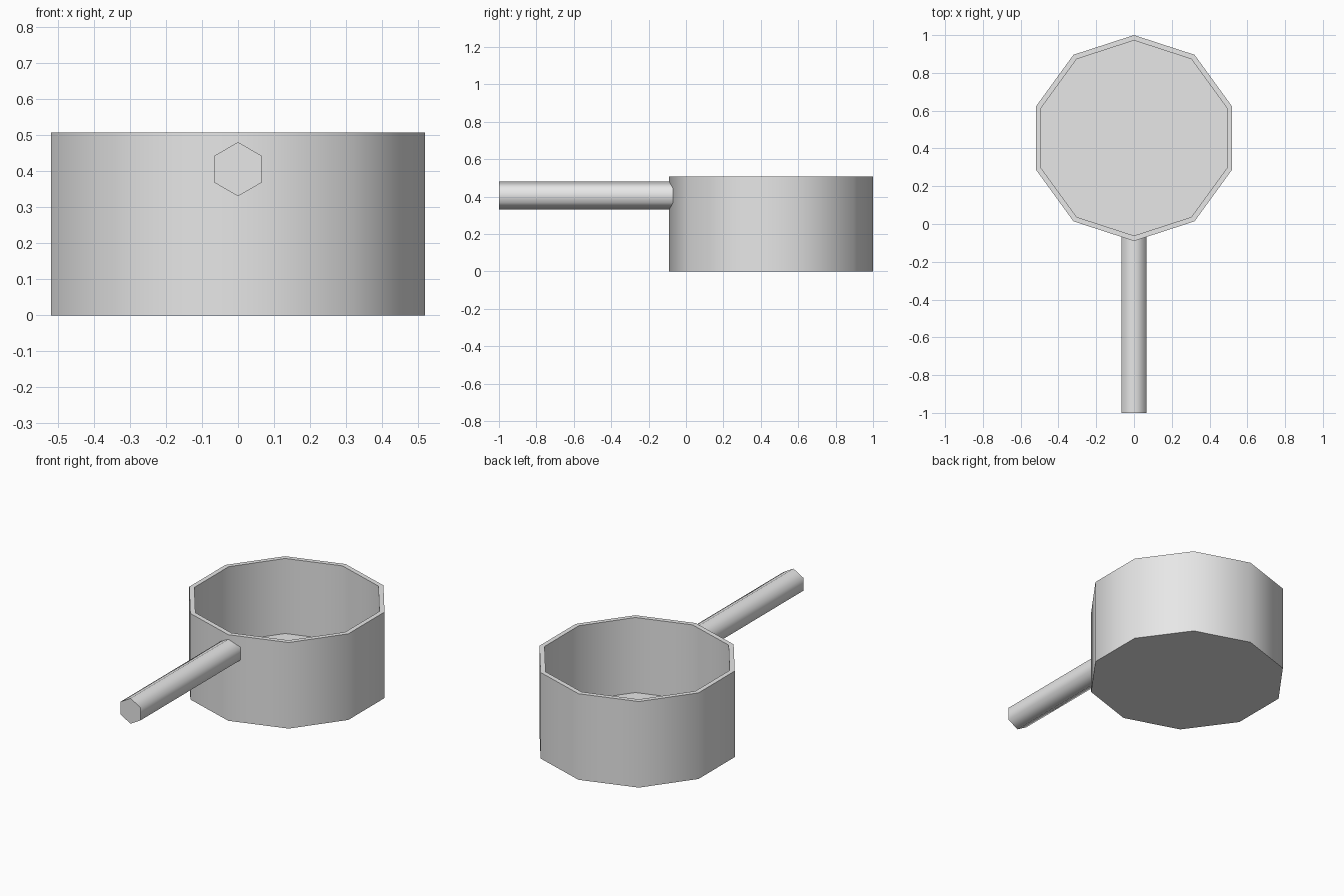
import bpy
import bmesh
import math
from mathutils import Matrix, Vector

if "Cube" in bpy.data.objects:
    bpy.data.objects.remove(bpy.data.objects["Cube"], do_unlink=True)

# Single grey material
grey = bpy.data.materials.new("plain_grey")
grey.use_nodes = True
colour = (0.8, 0.8, 0.8, 1)
grey.diffuse_color = colour
grey.node_tree.nodes["Principled BSDF"].inputs["Base Color"].default_value = colour


def prism(bm, sides, radius, length, matrix):
    bmesh.ops.create_cone(bm, cap_ends=True, segments=sides, radius1=radius,
                          radius2=radius, depth=length, matrix=matrix)


def finish(bm, name, smooth_angle):
    bmesh.ops.recalc_face_normals(bm, faces=bm.faces)
    mesh = bpy.data.meshes.new(name)
    bm.to_mesh(mesh)
    bm.free()
    mesh.materials.append(grey)
    obj = bpy.data.objects.new(name, mesh)
    bpy.context.collection.objects.link(obj)
    bpy.ops.object.select_all(action="DESELECT")
    obj.select_set(True)
    bpy.context.view_layer.objects.active = obj
    bpy.ops.object.shade_smooth_by_angle(angle=math.radians(smooth_angle))


# Pan body: ten-sided prism with a thin rim and a sunken floor
height, radius, wall, floor_z = 0.507, 0.545, 0.027, 0.065
bm = bmesh.new()
prism(bm, 10, radius, height, Matrix.Translation((0, 1 - radius, height / 2)))
bm.normal_update()
top = max(bm.faces, key=lambda f: f.calc_center_median().z)
bmesh.ops.inset_region(bm, faces=[top], thickness=wall, use_even_offset=True)
floor = bmesh.ops.extrude_discrete_faces(bm, faces=[top])["faces"][0]
bmesh.ops.translate(bm, verts=floor.verts, vec=Vector((0, 0, floor_z - height)))
finish(bm, "pan_body", 50)

# Handle: six-sided rod that ends inside the wall
start, end = -1.0, -0.066
bm = bmesh.new()
prism(bm, 6, 0.075, end - start,
      Matrix.Translation((0, (start + end) / 2, 0.405)) @ Matrix.Rotation(math.pi / 2, 4, "X"))
finish(bm, "handle", 70)
